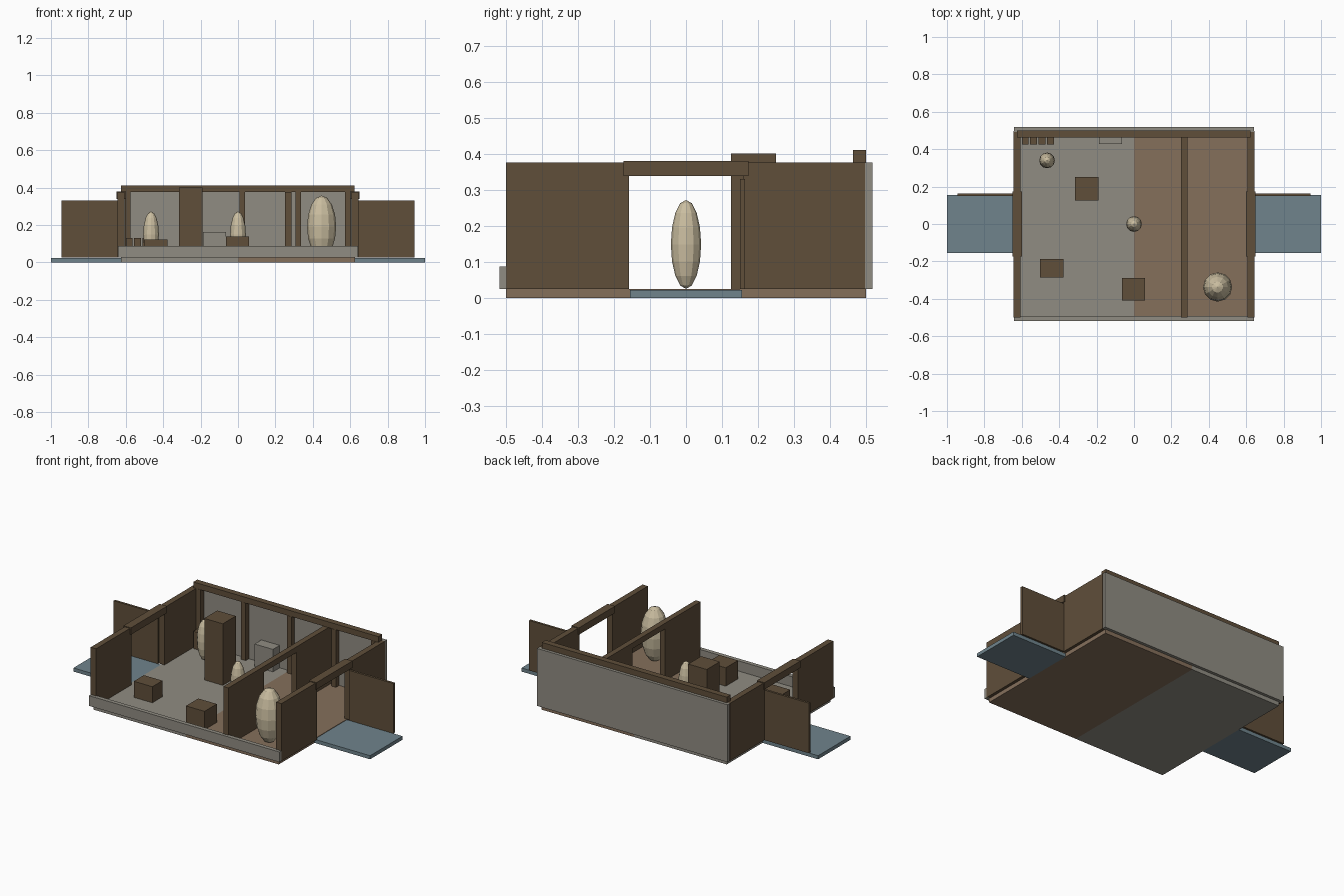
import bpy

if "Cube" in bpy.data.objects:
    bpy.data.objects.remove(bpy.data.objects["Cube"])


def material(name, rgb):
    m = bpy.data.materials.new(name)
    m.diffuse_color = (*rgb, 1)
    m.use_nodes = True
    m.node_tree.nodes["Principled BSDF"].inputs["Base Color"].default_value = m.diffuse_color
    return m


WOOD = material("dark_wood", (0.115, 0.077, 0.042))
TAN = material("tan_floor", (0.235, 0.16, 0.105))
STONE = material("grey_stone", (0.28, 0.265, 0.225))
BLUE = material("blue_slate", (0.16, 0.23, 0.265))
CREAM = material("cream", (0.59, 0.51, 0.35))


def box(name, x, y, z, mat):
    """Box from (min, max) ranges on each axis."""
    bpy.ops.mesh.primitive_cube_add(size=1, location=[sum(r) / 2 for r in (x, y, z)])
    o = bpy.context.object
    o.name = name
    o.scale = [r[1] - r[0] for r in (x, y, z)]
    bpy.ops.object.transform_apply(location=False, rotation=False, scale=True)
    o.data.materials.append(mat)
    return o


def egg(name, x, y, radius, height):
    """Tall faceted ellipsoid standing on the floor."""
    bpy.ops.mesh.primitive_uv_sphere_add(segments=12, ring_count=8, radius=1,
                                         location=(x, y, FLOOR + height / 2))
    o = bpy.context.object
    o.name = name
    o.scale = (radius, radius, height / 2)
    o.data.materials.append(CREAM)


FLOOR, TOP, GAP = 0.025, 0.375, 0.158

# Floor halves
box("stone_floor", (-0.625, 0), (-0.5, 0.5), (0, FLOOR), STONE)
box("wood_floor", (0, 0.625), (-0.5, 0.5), (0, FLOOR), TAN)

# Front parapet and back wall
box("front_parapet", (-0.642, 0.642), (-0.518, -0.493), (FLOOR, 0.087), STONE)
box("back_wall", (-0.642, 0.642), (0.493, 0.518), (FLOOR, TOP), STONE)

# Side walls and partition, each with a central doorway and lintel
for name, x, half in (("left", -0.625, 0.018), ("right", 0.625, 0.018),
                      ("partition", 0.268, 0.017)):
    span = (x - half, x + half)
    box(name + "_wall_front", span, (-0.5, -GAP), (FLOOR, TOP), WOOD)
    box(name + "_wall_back", span, (GAP, 0.497), (FLOOR, TOP), WOOD)
    if name == "partition":
        box("partition_lintel", span, (-GAP, GAP), (0.34, TOP), WOOD)
    else:
        box(name + "_lintel", (x - 0.025, x + 0.025), (-0.174, 0.174), (0.338, 0.38), WOOD)

# Porches and open doors on both sides
for name, s in (("left", -1), ("right", 1)):
    box(name + "_porch", sorted((s * 0.625, s)), (-0.156, 0.156), (0, 0.022), BLUE)
    box(name + "_door", sorted((s * 0.643, s * 0.943)), (0.15, 0.164), (FLOOR, 0.33), WOOD)

# Beam and posts along the back wall
box("back_beam", (-0.625, 0.622), (0.463, 0.5), (TOP, 0.41), WOOD)
for i, x in enumerate((-0.59, -0.287, 0.022, 0.322, 0.588)):
    box(f"back_post_{i}", (x - 0.015, x + 0.015), (0.462, 0.493), (FLOOR, TOP), WOOD)

# Furniture
box("tall_cupboard", (-0.315, -0.19), (0.125, 0.25), (FLOOR, 0.4), WOOD)
box("low_chest", (-0.503, -0.378), (-0.285, -0.188), (FLOOR, 0.123), WOOD)
box("front_chest", (-0.065, 0.06), (-0.408, -0.29), (FLOOR, 0.137), WOOD)
box("stone_hearth", (-0.188, -0.064), (0.428, 0.493), (FLOOR, 0.162), STONE)
for i in range(4):
    x = -0.6 + 0.045 * i
    box(f"crate_{i}", (x, x + 0.037), (0.426, 0.464), (FLOOR, 0.13), WOOD)

# Figures
egg("large_figure", 0.447, -0.337, 0.078, 0.332)
egg("middle_figure", 0, 0, 0.042, 0.247)
egg("corner_figure", -0.465, 0.34, 0.042, 0.247)
